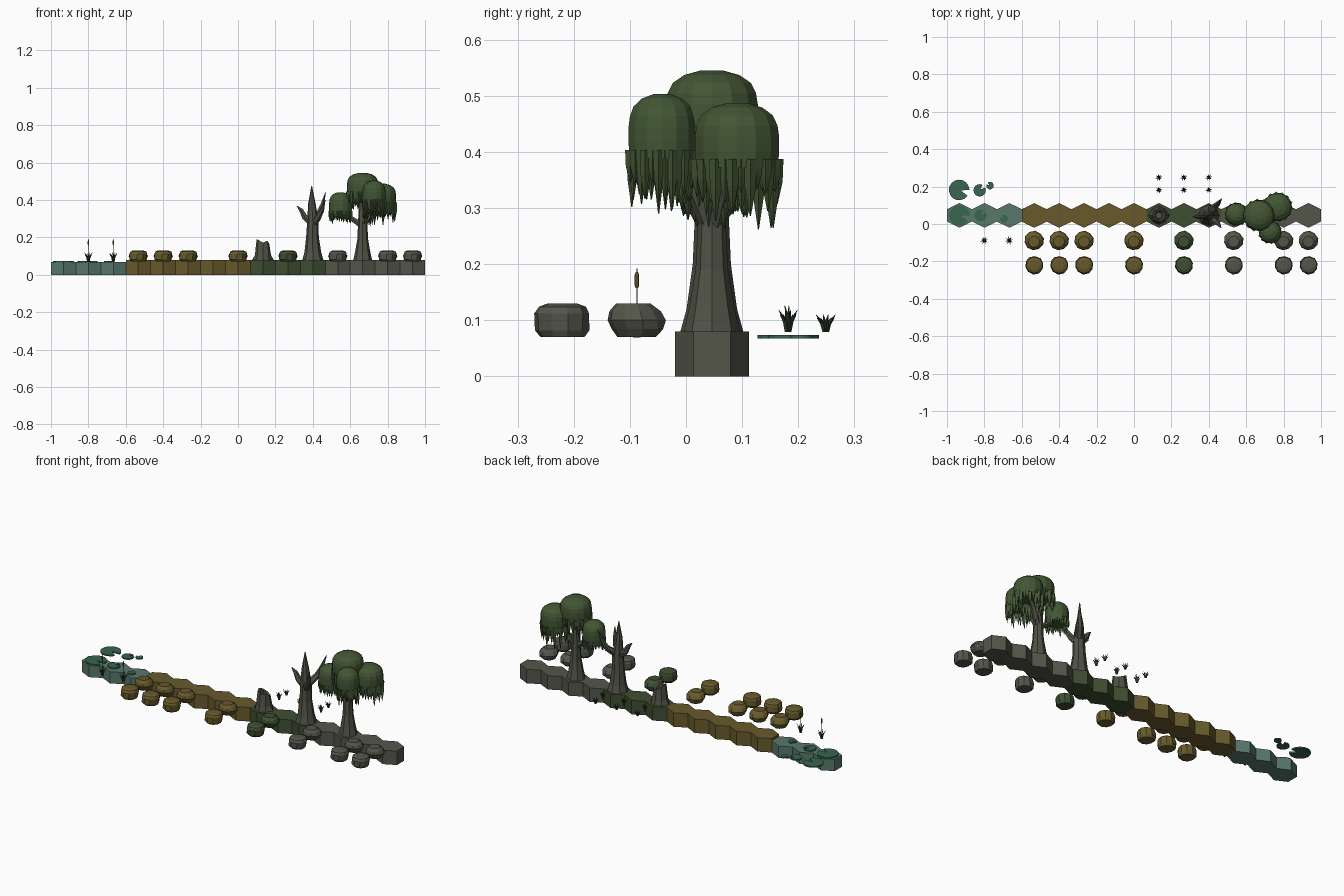
import bpy, bmesh, math, random
from mathutils import Vector

if "Cube" in bpy.data.objects:
    bpy.data.objects.remove(bpy.data.objects["Cube"])
random.seed(4)


def material(name, rgb):
    m = bpy.data.materials.new(name)
    lin = [((c / 255 + 0.055) / 1.055) ** 2.4 for c in rgb]
    m.diffuse_color = (*lin, 1)
    m.use_nodes = True
    m.node_tree.nodes["Principled BSDF"].inputs["Base Color"].default_value = m.diffuse_color
    return m


WATER = material("murky water", (88, 120, 108))
PAD = material("lily pad green", (56, 102, 78))
GOLD = material("ochre mud", (104, 90, 44))
MOSS = material("moss green", (62, 78, 50))
STONE = material("grey stone", (84, 86, 74))
BARK = material("bark", (80, 82, 70))
LEAF = material("willow green", (66, 86, 52))
REED = material("dark reed", (46, 60, 40))
CATTAIL = material("cattail brown", (122, 98, 46))


def finish(bm, name, mat):
    bmesh.ops.recalc_face_normals(bm, faces=bm.faces)
    me = bpy.data.meshes.new(name)
    bm.to_mesh(me)
    bm.free()
    me.materials.append(mat)
    ob = bpy.data.objects.new(name, me)
    bpy.context.collection.objects.link(ob)
    return ob


def skin(bm, rings):
    """Bridge a list of equal-length point rings and cap both ends."""
    vs = [[bm.verts.new(p) for p in r] for r in rings]
    n = len(vs[0])
    for a, b in zip(vs, vs[1:]):
        for i in range(n):
            bm.faces.new((a[i], a[(i + 1) % n], b[(i + 1) % n], b[i]))
    bm.faces.new(vs[0][::-1])
    bm.faces.new(vs[-1])


def circle(x, y, z, r, n, jit=0.0, turn=0.0):
    out = []
    for i in range(n):
        a = math.tau * i / n + turn
        k = r * (1 + random.uniform(-jit, jit))
        out.append((x + k * math.cos(a), y + k * math.sin(a), z))
    return out


def tube(bm, pts, radii, n=6):
    """Tapered tube along a path."""
    pts = [Vector(p) for p in pts]
    d0 = (pts[-1] - pts[0]).normalized()
    ref = Vector((1, 0, 0)) if abs(d0.x) < 0.8 else Vector((0, 1, 0))
    rings = []
    for i, p in enumerate(pts):
        d = (pts[min(i + 1, len(pts) - 1)] - pts[max(i - 1, 0)]).normalized()
        u = d.cross(ref).normalized()
        v = d.cross(u)
        rings.append([p + radii[i] * (u * math.cos(math.tau * k / n) + v * math.sin(math.tau * k / n))
                      for k in range(n)])
    skin(bm, rings)


STEP = 2 / 15
CY = 0.046


def tile_x(i):
    return -1 + STEP * (i + 0.5)


def ground(i):
    return WATER if i < 3 else GOLD if i < 8 else MOSS if i < 11 else STONE


# hexagonal ground tiles
for i in range(15):
    x, w, h = tile_x(i), STEP / 2, 0.066
    outline = [(x, CY - h), (x + w, CY - h / 2), (x + w, CY + h / 2),
               (x, CY + h), (x - w, CY + h / 2), (x - w, CY - h / 2)]
    bm = bmesh.new()
    skin(bm, [[(*p, z) for p in outline] for z in (0, 0.067 if i < 3 else 0.08)])
    finish(bm, "hex_tile", ground(i))


# boulders: a rounder front row and a wider second row
def boulder(name, x, y, prof, mat, seed):
    random.seed(seed)
    bm = bmesh.new()
    skin(bm, [circle(x + random.uniform(-.002, .002), y + dy, z, r, 10, 0.04, 0.2)
              for z, r, dy in prof])
    finish(bm, name, mat)


ROUND = [(0.07, 0.038, 0), (0.082, 0.048, 0), (0.112, 0.049, 0), (0.124, 0.043, 0), (0.13, 0.026, 0)]
WIDE = [(0.07, 0.034, 0), (0.084, 0.046, 0.003), (0.1, 0.052, 0), (0.116, 0.045, -0.003), (0.13, 0.03, -0.006)]
for i in (3, 4, 5, 7, 9, 11, 13, 14):
    boulder("front_boulder", tile_x(i), -0.22, ROUND, ground(i), 5)
    boulder("near_boulder", tile_x(i), -0.088, WIDE, ground(i), 8)


# lily pads with a wedge notch
def lily(x, y, r, turn):
    bm = bmesh.new()
    arc = [turn + 0.3 + (math.tau - 0.6) * k / 14 for k in range(15)]
    pts = [(x + 0.15 * r * math.cos(turn), y + 0.15 * r * math.sin(turn))]
    pts += [(x + r * math.cos(a), y + r * math.sin(a)) for a in arc]
    skin(bm, [[(*p, z) for p in pts] for z in (0.067, 0.074)])
    finish(bm, "lily_pad", PAD)


for x, y, r, t in ((-0.935, 0.182, 0.055, -0.3), (-0.825, 0.18, 0.033, 0.8), (-0.77, 0.205, 0.02, 2.5),
                   (-0.933, 0.046, 0.056, -0.3), (-0.82, 0.046, 0.033, 0.8), (-0.695, 0.028, 0.021, 2.5)):
    lily(x, y, r, t)


# grass tufts and cattail reeds
def tuft(bm, x, y, z, count, spread, height):
    for k in range(count):
        a = math.tau * k / count + 0.25
        h = height * (1 if k % 2 == 0 else 0.8)
        c, s = math.cos(a) * spread, math.sin(a) * spread
        tube(bm, [(x + c * .15, y + s * .15, z), (x + c * .45, y + s * .45, z + h * .6), (x + c, y + s, z + h)],
             [0.0035, 0.003, 0.0004], 4)


for i in (8, 9, 10):
    bm = bmesh.new()
    tuft(bm, tile_x(i), 0.182, 0.08, 8, 0.017, 0.038)
    tuft(bm, tile_x(i), 0.182, 0.08, 3, 0.006, 0.046)
    finish(bm, "tall_grass_tuft", REED)
    bm = bmesh.new()
    tuft(bm, tile_x(i), 0.249, 0.08, 8, 0.018, 0.03)
    finish(bm, "short_grass_tuft", REED)

for i in (1, 2):
    x, y = tile_x(i), -0.0875
    bm = bmesh.new()
    tuft(bm, x, y, 0.07, 8, 0.022, 0.05)
    tube(bm, [(x, y, 0.07), (x, y, 0.192)], [0.0018, 0.001], 5)
    finish(bm, "reed_stem", REED)
    bm = bmesh.new()
    tube(bm, [(x, y, 0.157), (x, y, 0.162), (x, y, 0.181), (x, y, 0.186)], [0.002, 0.004, 0.004, 0.002], 6)
    finish(bm, "cattail_head", CATTAIL)

# hollow broken stump with a jagged rim
x = tile_x(8)
bm = bmesh.new()
rim = [0.165, 0.155, 0.165, 0.18, 0.19, 0.185, 0.172, 0.182]
outer = [(px, py, z) for (px, py, _), z in zip(circle(x, CY, 0, 0.034, 8), rim)]
inner = [(px, py, z - 0.004) for (px, py, _), z in zip(circle(x, CY, 0, 0.023, 8), rim)]
base = [(x + (px - x) * (1.15 if k % 2 == 0 else 0.9), py, z)
        for k, (px, py, z) in enumerate(circle(x, CY, 0.08, 0.05, 8))]
skin(bm, [base, circle(x, CY, 0.105, 0.043, 8), outer, inner, circle(x, CY, 0.13, 0.018, 8)])
finish(bm, "stump", BARK)

# bare forked tree
x = tile_x(10)
bm = bmesh.new()
tube(bm, [(x, CY, 0.08), (x, CY, 0.12), (x - .002, CY, 0.2), (x, CY, 0.29), (x - .005, CY, 0.38), (x - .006, CY, 0.475)],
     [0.056, 0.045, 0.034, 0.03, 0.02, 0.002], 8)
finish(bm, "bare_trunk", BARK)
for path in ([(x, CY, 0.27), (x - .045, CY - .003, 0.31), (x - .062, CY - .006, 0.345), (x - .085, CY - .008, 0.368)],
             [(x, CY, 0.28), (x + .035, CY + .05, 0.33), (x + .05, CY + .065, 0.37), (x + .068, CY + .088, 0.44)],
             [(x, CY, 0.26), (x + .03, CY - .03, 0.31), (x + .05, CY - .045, 0.345), (x + .066, CY - .066, 0.4)]):
    bm = bmesh.new()
    tube(bm, path, [0.02, 0.017, 0.012, 0.002], 6)
    finish(bm, "bare_branch", BARK)

# willow trunk
x = tile_x(12)
bm = bmesh.new()
tube(bm, [(x, CY, 0.08), (x, CY, 0.12), (x, CY, 0.19), (x, CY, 0.27), (x, CY, 0.4), (x, CY, 0.49)],
     [0.05, 0.041, 0.029, 0.025, 0.02, 0.012], 8)
finish(bm, "willow_trunk", BARK)


# willow canopies: lathed domes with hanging pointed strands, each on a branch
def canopy(cx, cy, top, r, drop):
    n = 14
    prof = [(0.25, 0), (0.6, 0.008), (0.85, 0.022), (0.96, 0.04), (1, 0.06), (1, 0.085), (0.97, 0.115)]
    bm = bmesh.new()
    skin(bm, [circle(cx, cy, top - d, r * k, n) for k, d in reversed(prof)])
    for k in range(n * 2):
        a = math.tau * (k + 0.5) / (n * 2)
        rad = r * (0.93 if k % 2 else 0.84)
        px, py, z = cx + rad * math.cos(a), cy + rad * math.sin(a), top - 0.1
        end = top - 0.115 - drop * random.uniform(0.3, 1)
        tube(bm, [(px, py, z), (px, py, (z + end) / 2), (px, py, end)], [r * .15, r * .13, 0.001], 4)
    finish(bm, "willow_canopy", LEAF)
    if (cx - x) ** 2 > 0.001:
        bm = bmesh.new()
        mid = ((cx + x) / 2, (cy + CY) / 2, top - 0.14)
        tube(bm, [(x, CY, 0.26), mid, (cx, cy, top - 0.08)], [0.018, 0.014, 0.008], 6)
        finish(bm, "willow_branch", BARK)


canopy(x, CY, 0.545, 0.084, 0.09)
canopy(0.768, 0.091, 0.487, 0.077, 0.11)
canopy(0.728, -0.043, 0.503, 0.061, 0.1)
canopy(0.548, 0.052, 0.441, 0.061, 0.06)
